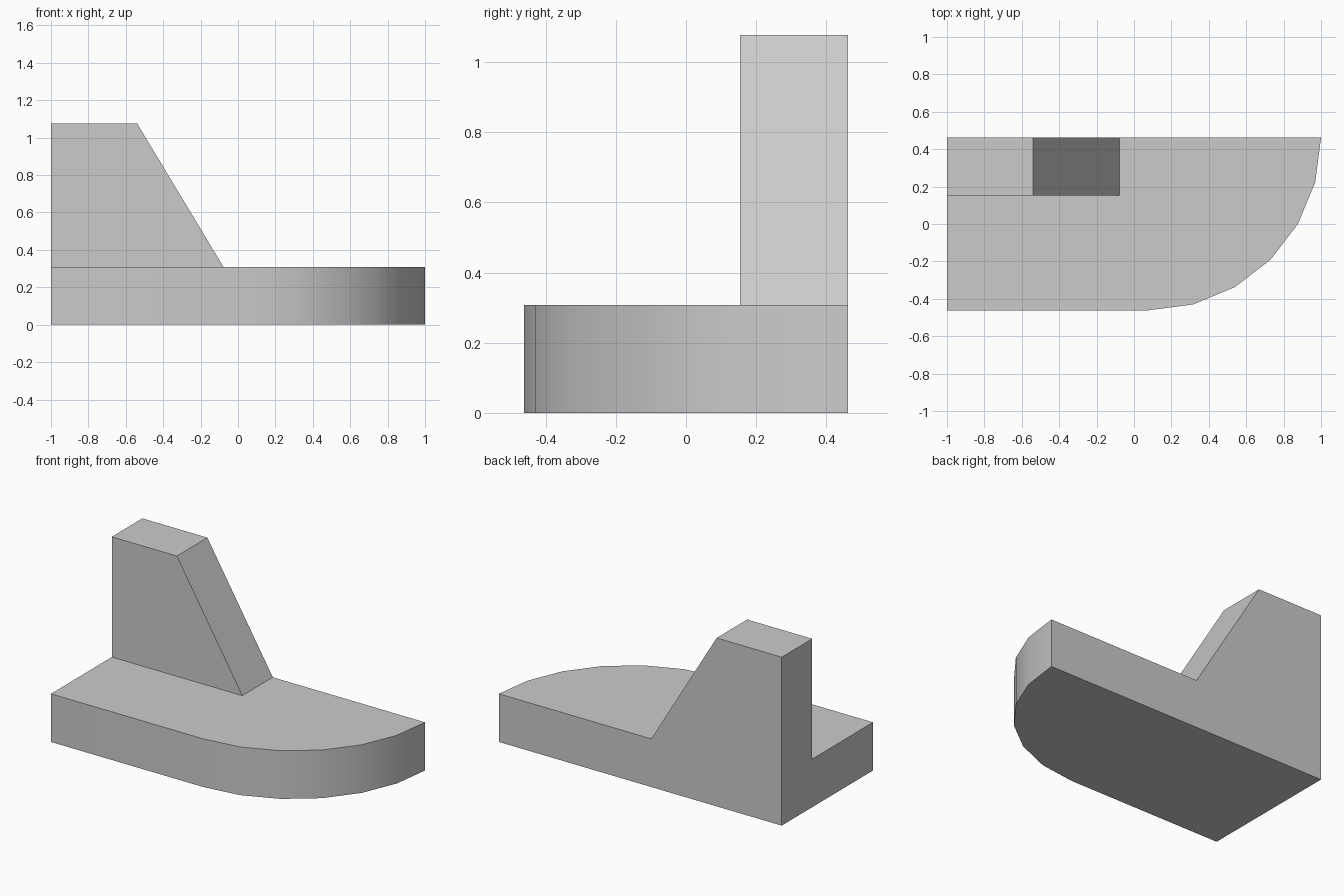
import bpy, bmesh
from math import sin, cos, radians
from mathutils import Vector

cube = bpy.data.objects.get("Cube")
if cube:
    bpy.data.objects.remove(cube, do_unlink=True)

grey = bpy.data.materials.new("plain grey")
grey.use_nodes = True
colour = (0.6, 0.6, 0.6, 1)
grey.diffuse_color = colour
grey.node_tree.nodes["Principled BSDF"].inputs["Base Color"].default_value = colour

BACK = 0.4615      # half depth
THICK = 0.308      # plate thickness
RADIUS = 2 * BACK


def prism(name, outline, direction):
    """Extrude a closed outline along a direction into a solid."""
    bm = bmesh.new()
    face = bm.faces.new([bm.verts.new(p) for p in outline])
    ext = bmesh.ops.extrude_face_region(bm, geom=[face])
    verts = [v for v in ext["geom"] if isinstance(v, bmesh.types.BMVert)]
    bmesh.ops.translate(bm, verts=verts, vec=Vector(direction))
    bmesh.ops.recalc_face_normals(bm, faces=bm.faces[:])
    mesh = bpy.data.meshes.new(name)
    bm.to_mesh(mesh)
    bm.free()
    mesh.materials.append(grey)
    obj = bpy.data.objects.new(name, mesh)
    bpy.context.collection.objects.link(obj)
    return obj


# Base plate with a quarter-round front corner of six segments
arc = [(1 - RADIUS + RADIUS * sin(radians(a)), BACK - RADIUS * cos(radians(a)), 0)
       for a in range(0, 91, 15)]
base = prism("bracket", [(-1, BACK, 0), (-1, -BACK, 0)] + arc, (0, 0, THICK))

# Upright rib with a sloped side, flush with the back and the end
rib_profile = [(-1, 0), (-0.077, 0), (-0.077, THICK), (-0.54, 1.077), (-1, 1.077)]
rib = prism("rib_helper", [(x, BACK, z) for x, z in rib_profile], (0, -THICK, 0))
rib.hide_render = True

# Fuse into one solid and clear the flush seams
bpy.context.view_layer.objects.active = base
base.select_set(True)
union = base.modifiers.new("fuse", "BOOLEAN")
union.operation = "UNION"
union.solver = "EXACT"
union.object = rib
bpy.ops.object.modifier_apply(modifier=union.name)
bpy.data.objects.remove(rib, do_unlink=True)

bm = bmesh.new()
bm.from_mesh(base.data)
bmesh.ops.remove_doubles(bm, verts=bm.verts[:], dist=0.0005)
bmesh.ops.dissolve_limit(bm, angle_limit=radians(1), verts=bm.verts[:], edges=bm.edges[:])
bm.to_mesh(base.data)
bm.free()

# Smooth the rounded corner, keep the other edges crisp
bpy.ops.object.select_all(action="DESELECT")
base.select_set(True)
bpy.ops.object.shade_smooth_by_angle(angle=radians(30))
